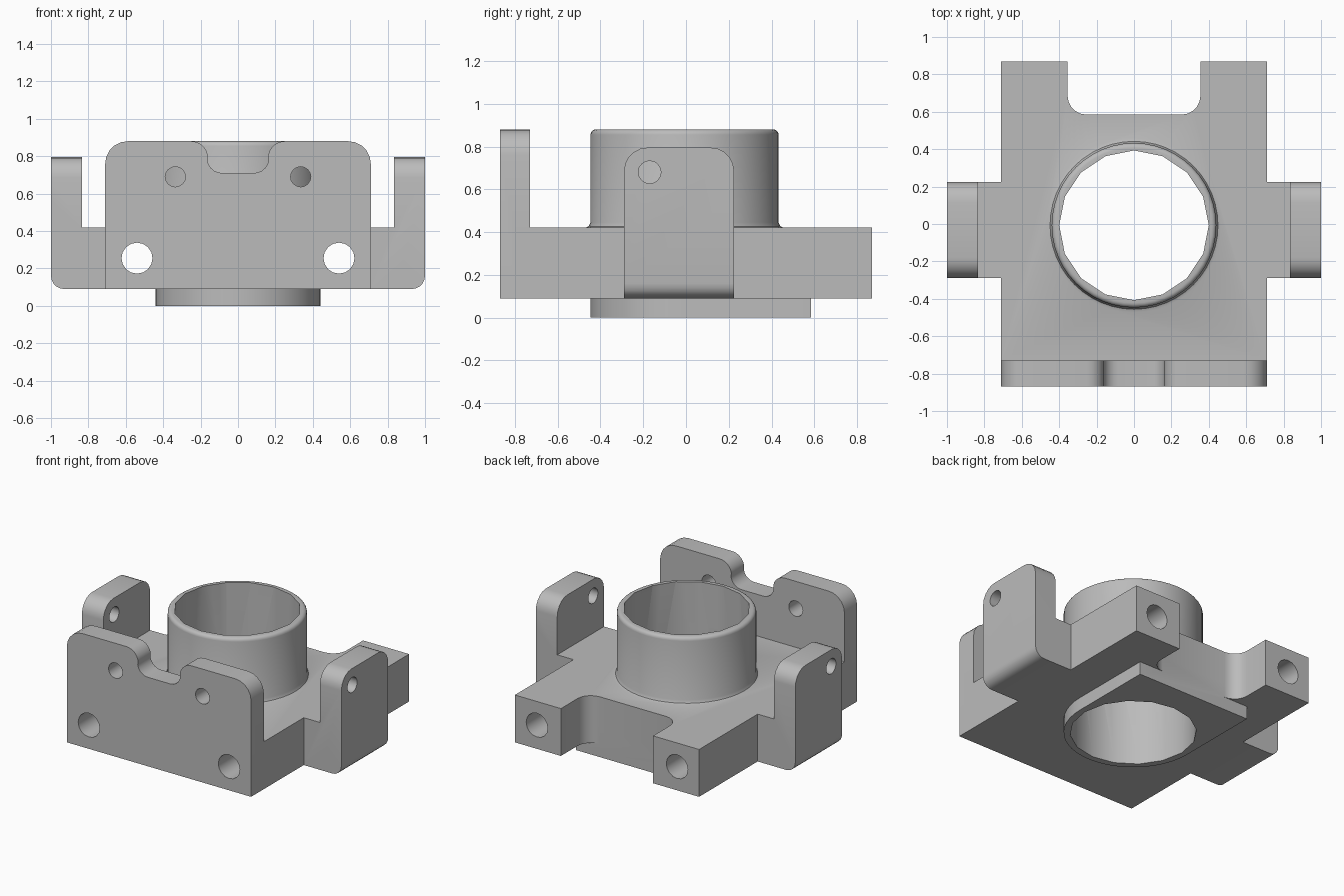
import bpy, bmesh
from math import cos, sin, pi, radians
from mathutils import Vector

cube = bpy.data.objects.get("Cube")
if cube:
    bpy.data.objects.remove(cube, do_unlink=True)

grey = bpy.data.materials.new("machined grey")
grey.use_nodes = True
colour = (0.5, 0.5, 0.5, 1)
grey.diffuse_color = colour
grey.node_tree.nodes["Principled BSDF"].inputs["Base Color"].default_value = colour

BORE_Y = -0.007
BACK = 0.585      # inner wall of the rear notch
LOW, DECK = 0.09, 0.42


def arc(cx, cy, r, start, end, steps=5):
    angles = [radians(start + (end - start) * i / steps) for i in range(steps + 1)]
    return [(cx + r * cos(a), cy + r * sin(a)) for a in angles]


def mirrored(half):
    """Close a right-hand half outline with its mirror image."""
    return half + [(-u, v) for u, v in reversed(half)]


def new_object(name, bm):
    bmesh.ops.remove_doubles(bm, verts=bm.verts, dist=1e-5)
    bmesh.ops.recalc_face_normals(bm, faces=bm.faces)
    mesh = bpy.data.meshes.new(name)
    bm.to_mesh(mesh)
    bm.free()
    mesh.materials.append(grey)
    obj = bpy.data.objects.new(name, mesh)
    bpy.context.collection.objects.link(obj)
    return obj


def prism(name, outline, axis, lo, hi):
    """Extrude an outline along an axis; its points use the other two axes in order."""
    def place(u, v):
        p = [u, v]
        p.insert("xyz".index(axis), lo)
        return p
    bm = bmesh.new()
    face = bm.faces.new([bm.verts.new(place(u, v)) for u, v in outline])
    grown = bmesh.ops.extrude_face_region(bm, geom=[face])["geom"]
    shift = Vector([hi - lo if a == axis else 0 for a in "xyz"])
    bmesh.ops.translate(bm, vec=shift, verts=[g for g in grown if isinstance(g, bmesh.types.BMVert)])
    return new_object(name, bm)


def revolve(name, profile, y, steps=48):
    bm = bmesh.new()
    pts = [bm.verts.new((r, y, z)) for r, z in profile]
    edges = [bm.edges.new(pair) for pair in zip(pts, pts[1:])]
    bmesh.ops.spin(bm, geom=pts + edges, cent=(0, y, 0), axis=(0, 0, 1), angle=2 * pi, steps=steps)
    return new_object(name, bm)


def hole(axis, u, v, r, lo, hi):
    cutter = prism("hole_cutter", arc(u, v, r, 0, 360, 16)[:-1], axis, lo, hi)
    cutter.hide_render = True
    return cutter


def combine(obj, others, operation):
    bpy.context.view_layer.objects.active = obj
    for other in others:
        mod = obj.modifiers.new(operation.lower(), "BOOLEAN")
        mod.operation, mod.solver, mod.object = operation, "EXACT", other
        bpy.ops.object.modifier_apply(modifier=mod.name)
        bpy.data.objects.remove(other, do_unlink=True)


# Main block with the rounded rear notch
half = [(0.71, -0.8), (0.71, 0.87), (0.355, 0.87)]
half += arc(0.255, BACK + 0.1, 0.1, 0, -90)
body = prism("bracket_body", mirrored(half), "z", LOW, DECK)

# Front plate with rounded corners and a saddle in its top edge
half = [(0.71, LOW)] + arc(0.59, 0.76, 0.12, 0, 90)
half += arc(0.25, 0.79, 0.09, 90, 170) + arc(0.085, 0.79, 0.08, -10, -90)
plate = prism("front_plate", mirrored(half), "y", -0.87, -0.73)

# Side ears: a short shelf, then an upright tab
ears = []
for s in (1, -1):
    side = [(0.6, LOW)] + arc(0.93, LOW + 0.07, 0.07, -90, 0)
    side += [(1, 0.9), (0.835, 0.9), (0.835, DECK), (0.6, DECK)]
    ear = prism("side_ear", [(s * x, z) for x, z in side], "y", -0.29, 0.225)
    tab = [(-0.29, 0), (0.225, 0)] + arc(0.115, 0.685, 0.11, 0, 90) + arc(-0.18, 0.685, 0.11, 90, 180)
    combine(ear, [prism("tab_outline", tab, "x", *sorted((s * 0.5, s * 1.1)))], "INTERSECT")
    ears.append(ear)

# Raised collar with eased rim and a small root fillet
profile = [(0, 0.3), (0.465, 0.3), (0.465, DECK)]
profile += [(0.449, DECK + 0.006), (0.44, DECK + 0.025)]
profile += arc(0.415, 0.855, 0.025, 0, 90, 4) + [(0, 0.88)]
collar = revolve("collar", profile, BORE_Y)

# Bottom pad, round at the front and square at the back
outline = arc(0, BORE_Y, 0.44, 180, 360, 24) + [(0.44, BACK), (-0.44, BACK)]
pad = prism("bottom_pad", outline, "z", 0, LOW + 0.1)

combine(body, [plate, *ears, collar, pad], "UNION")

# Bore, mounting holes, plate holes and ear holes
cutters = [hole("z", 0, BORE_Y, 0.4, -0.1, 1)]
for s in (1, -1):
    cutters.append(hole("y", s * 0.54, 0.255, 0.083, -1, 1))
    cutters.append(hole("y", s * 0.335, 0.69, 0.054, -1, -0.6))
    cutters.append(hole("x", -0.17, 0.68, 0.053, *sorted((s * 0.7, s * 1.1))))
combine(body, cutters, "DIFFERENCE")

# Smooth the curved walls, keep the machined edges crisp
bpy.ops.object.select_all(action="DESELECT")
body.select_set(True)
bpy.ops.object.shade_smooth_by_angle(angle=radians(32))
